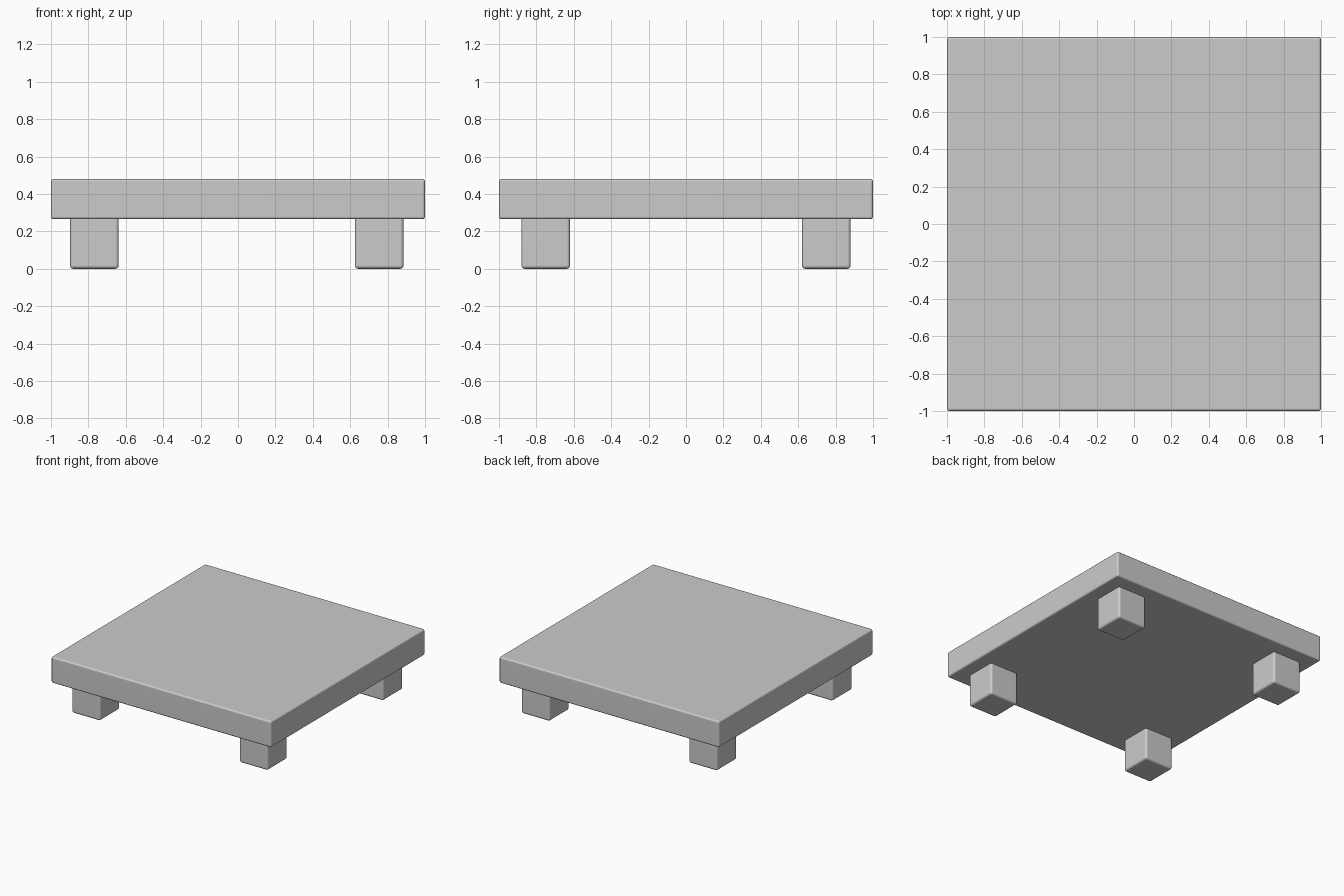
import bpy

if "Cube" in bpy.data.objects:
    bpy.data.objects.remove(bpy.data.objects["Cube"])

def soft_box(name, lo, hi, radius):
    """Box between two corners with small rounded edges."""
    centre = [(a + b) / 2 for a, b in zip(lo, hi)]
    bpy.ops.mesh.primitive_cube_add(size=1, location=centre)
    ob = bpy.context.object
    ob.name = name
    ob.scale = [b - a for a, b in zip(lo, hi)]
    bpy.ops.object.transform_apply(location=False, rotation=False, scale=True)
    bevel = ob.modifiers.new("soft_edges", 'BEVEL')
    bevel.width = radius
    bevel.segments = 3
    bpy.ops.object.shade_smooth()
    ob.modifiers.new("weighted_normals", 'WEIGHTED_NORMAL')
    return ob

# Table top
soft_box("table_top", (-1, -1, 0.265), (1, 1, 0.48), 0.014)

# Four stubby legs, tucked slightly into the top
for side, x in (("left", -0.768), ("right", 0.755)):
    for end, y in (("front", -0.75), ("back", 0.75)):
        soft_box(f"{end}_{side}_leg", (x - 0.13, y - 0.13, 0),
                 (x + 0.13, y + 0.13, 0.28), 0.018)
